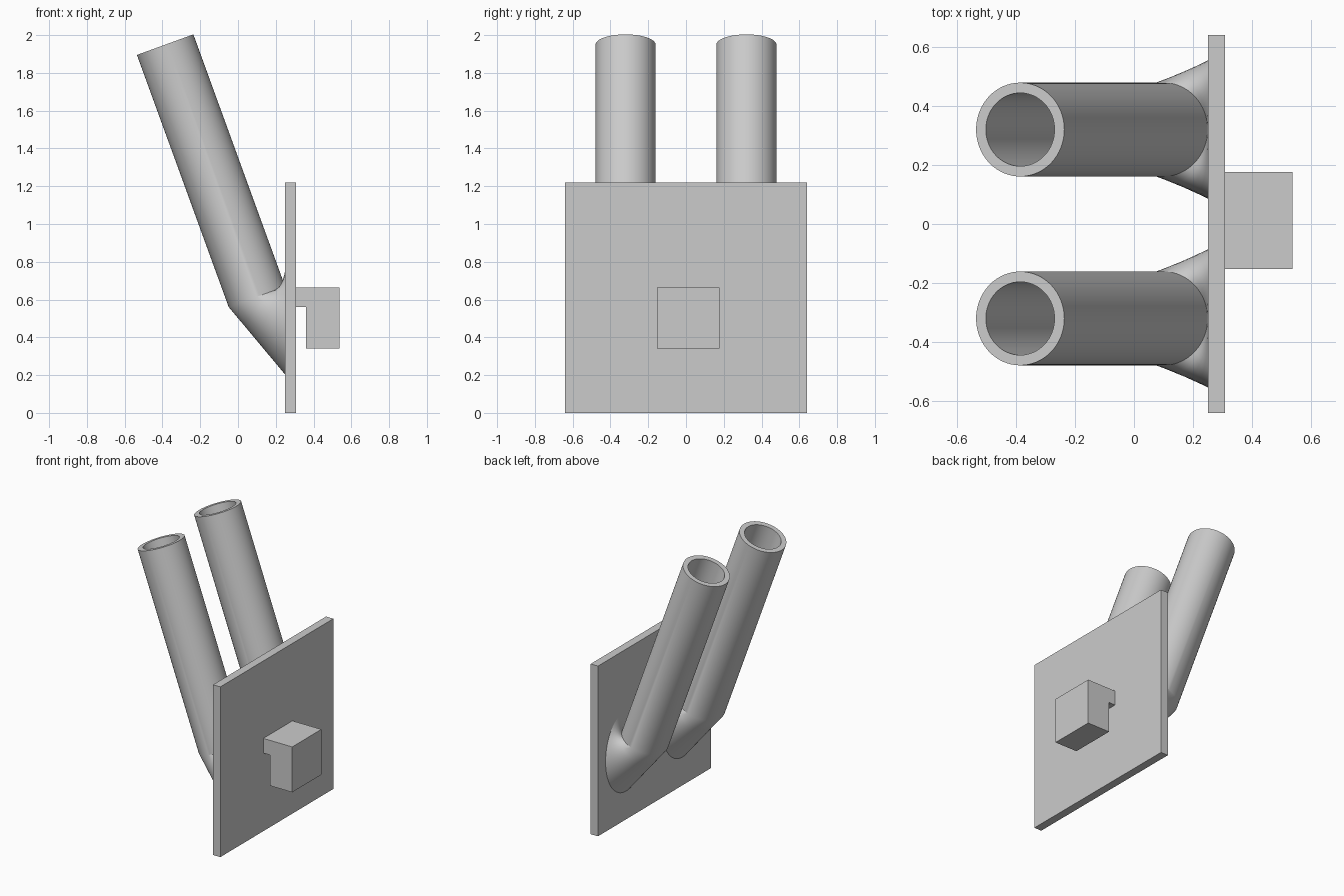
import bpy, bmesh, math
from mathutils import Vector

cube = bpy.data.objects.get("Cube")
if cube:
    bpy.data.objects.remove(cube, do_unlink=True)

SEGMENTS = 64
TILT = math.radians(20)
PLATE_FRONT = 0.25

grey = bpy.data.materials.new("plain grey")
grey.use_nodes = True
colour = (0.6, 0.6, 0.6, 1)
grey.diffuse_color = colour
grey.node_tree.nodes["Principled BSDF"].inputs["Base Color"].default_value = colour


def finish(name, bm):
    bmesh.ops.recalc_face_normals(bm, faces=bm.faces)
    mesh = bpy.data.meshes.new(name)
    bm.to_mesh(mesh)
    bm.free()
    mesh.materials.append(grey)
    obj = bpy.data.objects.new(name, mesh)
    bpy.context.collection.objects.link(obj)
    return obj


def extrude_profile(name, profile, y0, y1):
    """Extrude an x-z outline along y."""
    bm = bmesh.new()
    face = bm.faces.new([bm.verts.new((x, y0, z)) for x, z in profile])
    extruded = bmesh.ops.extrude_face_region(bm, geom=[face])["geom"]
    verts = [v for v in extruded if isinstance(v, bmesh.types.BMVert)]
    bmesh.ops.translate(bm, verts=verts, vec=(0, y1 - y0, 0))
    return finish(name, bm)


def ring(centre, across, radius_across, radius_y):
    points = []
    for i in range(SEGMENTS):
        a = math.tau * i / SEGMENTS
        points.append(centre + across * (radius_across * math.cos(a))
                      + Vector((0, radius_y * math.sin(a), 0)))
    return points


def tilted_tube(name, y):
    """Hollow tilted tube whose foot flares into an oval on the plate."""
    axis = Vector((-math.sin(TILT), 0, math.cos(TILT)))
    across = Vector((math.cos(TILT), 0, math.sin(TILT)))
    foot = Vector((0.1, y, 0.615))
    top = foot + axis * 1.42
    outer, inner = 0.159, 0.124
    oval = ring(Vector((PLATE_FRONT + 0.002, y, 0.5)), Vector((0, 0, 1)), 0.3, 0.235)
    rim = ring(foot, across, outer, outer)
    flare = [[p.lerp(q, k / 4) for p, q in zip(oval, rim)] for k in range(4)]
    rings = flare + [rim,
                     ring(top, across, outer, outer),
                     ring(top, across, inner, inner),
                     ring(foot, across, inner, inner)]
    bm = bmesh.new()
    loops = [[bm.verts.new(p) for p in r] for r in rings]
    for low, high in zip(loops, loops[1:]):
        for i in range(SEGMENTS):
            j = (i + 1) % SEGMENTS
            bm.faces.new((low[i], low[j], high[j], high[i]))
    bm.faces.new(loops[0])
    bm.faces.new(loops[-1])
    obj = finish(name, bm)
    bpy.ops.object.select_all(action="DESELECT")
    obj.select_set(True)
    bpy.context.view_layer.objects.active = obj
    bpy.ops.object.shade_smooth_by_angle(angle=math.radians(25))


# Upright mounting plate
extrude_profile("mounting_plate",
                [(PLATE_FRONT, 0), (0.308, 0), (0.308, 1.22), (PLATE_FRONT, 1.22)],
                -0.64, 0.64)

# Hook with a narrow neck at the top
extrude_profile("hook",
                [(0.308, 0.56), (0.36, 0.56), (0.36, 0.34),
                 (0.537, 0.34), (0.537, 0.665), (0.308, 0.665)],
                -0.153, 0.177)

# Pair of holder tubes
for side, y in (("front", -0.32), ("back", 0.32)):
    tilted_tube(side + "_tube", y)
